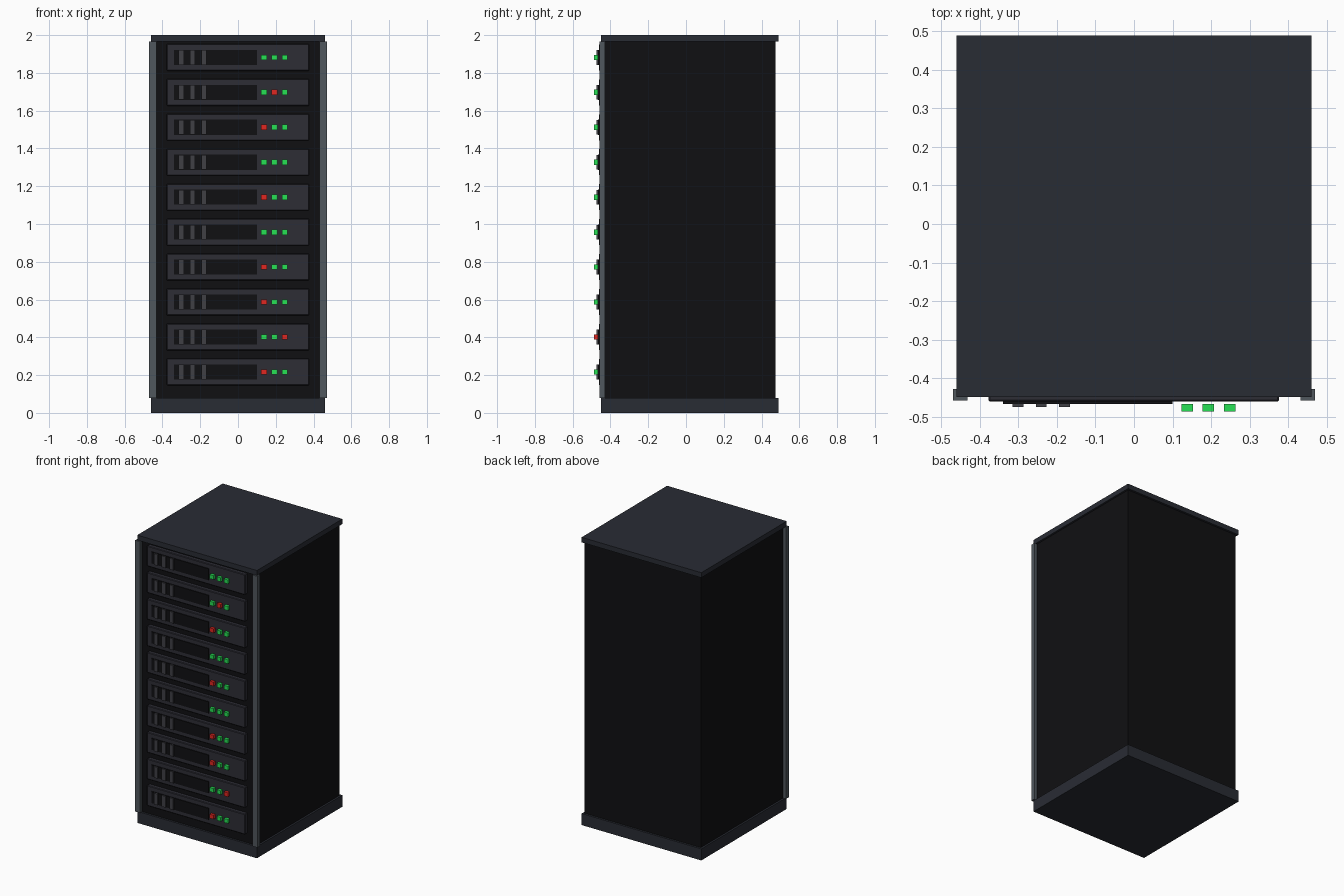
import bpy
import bmesh

if "Cube" in bpy.data.objects:
    bpy.data.objects.remove(bpy.data.objects["Cube"])


def material(name, r, g, b):
    m = bpy.data.materials.new(name)
    m.diffuse_color = (r, g, b, 1)
    m.use_nodes = True
    m.node_tree.nodes["Principled BSDF"].inputs["Base Color"].default_value = m.diffuse_color
    return m


SLAB = material("slab_grey", 0.022, 0.025, 0.034)
BLACK = material("cabinet_black", 0.005, 0.005, 0.006)
STEEL = material("rail_steel", 0.08, 0.095, 0.11)
UNIT = material("unit_grey", 0.026, 0.026, 0.036)
BAR = material("bar_grey", 0.05, 0.05, 0.06)
LIGHTS = {"G": material("light_green", 0.02, 0.75, 0.09),
          "R": material("light_red", 0.75, 0.02, 0.015)}


def box(name, xs, ys, zs, mat, bevel=0):
    """Box spanning the given (min, max) ranges."""
    size = [b - a for a, b in (xs, ys, zs)]
    mesh = bpy.data.meshes.new(name)
    bm = bmesh.new()
    bmesh.ops.create_cube(bm, size=1)
    bmesh.ops.scale(bm, vec=size, verts=bm.verts)
    if bevel:
        bmesh.ops.bevel(bm, geom=bm.edges[:], offset=bevel, segments=1, affect='EDGES')
    bm.to_mesh(mesh)
    bm.free()
    mesh.materials.append(mat)
    obj = bpy.data.objects.new(name, mesh)
    obj.location = [(a + b) / 2 for a, b in (xs, ys, zs)]
    bpy.context.collection.objects.link(obj)
    return obj


def around(c, size):
    return (c - size / 2, c + size / 2)


# Cabinet: plinth, body and lid
box("plinth", (-0.46, 0.46), (-0.449, 0.489), (0, 0.08), SLAB)
box("cabinet_body", (-0.447, 0.447), (-0.435, 0.475), (0.08, 1.965), BLACK)
box("lid", (-0.46, 0.46), (-0.449, 0.489), (1.965, 2.0), SLAB)

# Upright rails on the front corners
for side, sx in (("left", -1), ("right", 1)):
    box(f"{side}_front_rail", around(sx * 0.451, 0.038), (-0.458, -0.428),
        (0.08, 1.965), STEEL)

# Server units, listed bottom to top by their light colours
rows = ["RGG", "GGR", "RGG", "RGG", "GGG", "RGG", "GGG", "RGG", "GRG", "GGG"]
for i, lights in enumerate(rows):
    z = 0.217 + i * 0.185
    n = i + 1
    box(f"server_unit_{n}", (-0.378, 0.376), (-0.461, -0.40), around(z, 0.142), UNIT, 0.004)
    box(f"vent_panel_{n}", (-0.34, 0.10), (-0.467, -0.455), around(z, 0.08), BLACK)
    for j in range(3):
        box(f"vent_bar_{n}_{j + 1}", around(-0.301 + j * 0.0605, 0.028),
            (-0.475, -0.463), around(z, 0.078), BAR)
    for j, colour in enumerate(lights):
        box(f"status_light_{n}_{j + 1}", around(0.138 + j * 0.055, 0.03),
            (-0.487, -0.467), around(z, 0.028), LIGHTS[colour])
